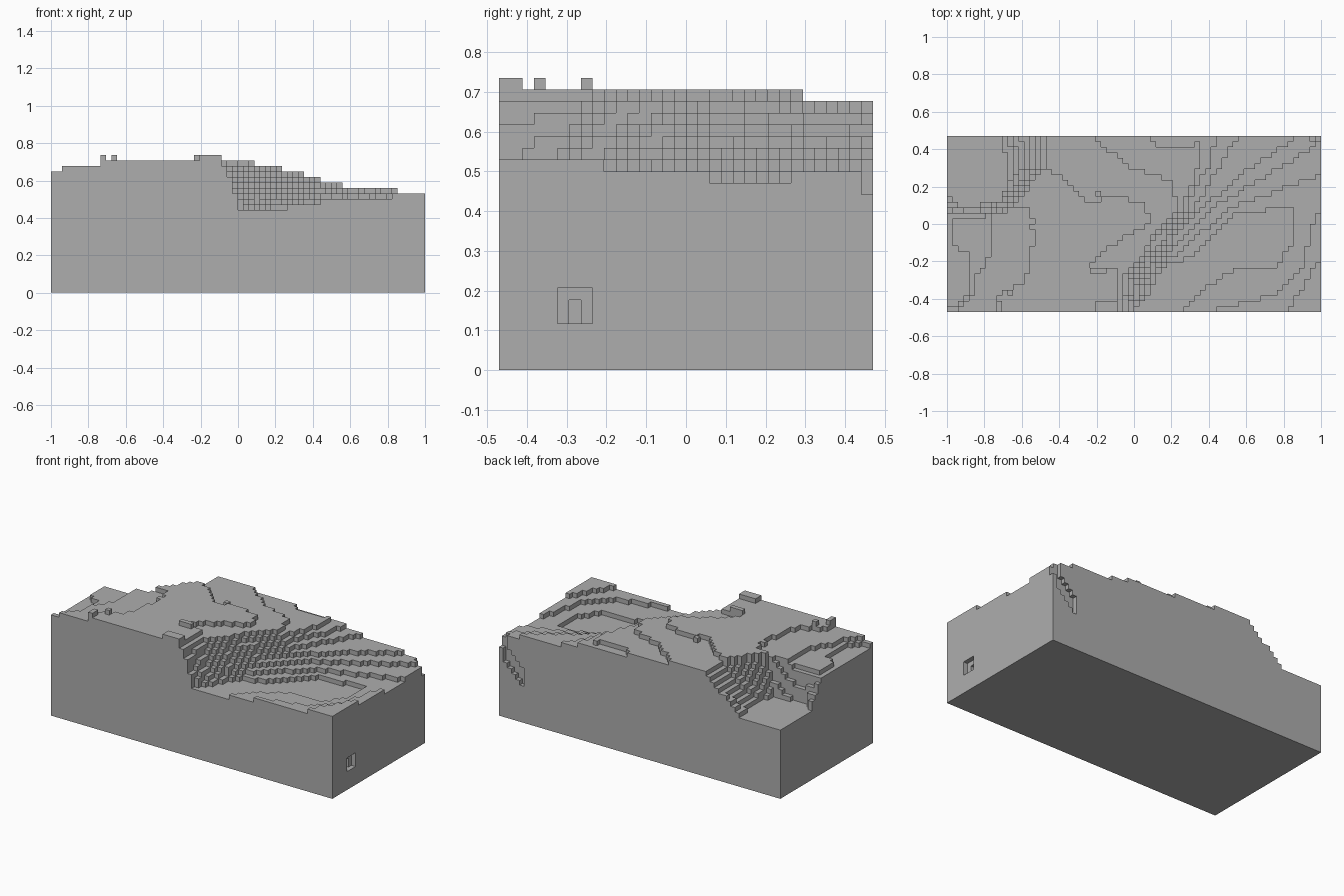
import bpy
import bmesh
from mathutils import Vector

cube = bpy.data.objects.get("Cube")
if cube:
    bpy.data.objects.remove(cube)

# Grid of blocks: columns along x, rows along y, stacked in layers
COLS, ROWS = 68, 32
SIZE = 2 / COLS
SUMMIT = 24


def inside(px, py, outline):
    """Even-odd test of a point against a closed outline."""
    hit = False
    for (ax, ay), (bx, by) in zip(outline, outline[1:] + outline[:1]):
        if (ay > py) != (by > py) and px < ax + (bx - ax) * (py - ay) / (by - ay):
            hit = not hit
    return hit


def lower(height, level, outline):
    """Cut every column inside the outline down to the level."""
    for (i, j), current in height.items():
        if current > level and inside(i + 0.5, j + 0.5, outline):
            height[i, j] = level


def blend(first, second, t):
    return [tuple(Vector(a).lerp(Vector(b), t)) for a, b in zip(first, second)]


height = {(i, j): SUMMIT for i in range(COLS) for j in range(ROWS)}
back_right, front_right = (COLS, ROWS), (COLS, 0)
back_left, front_left = (0, ROWS), (0, 0)

# Gentle terraces on the left shoulder
left_terraces = {
    23: [(9, 0), (9, 2), (11, 4), (14, 5), (15, 9), (16, 15), (15, 19)],
    22: [(2, 0), (5, 4), (5, 6), (7, 8), (8, 12), (8, 19)],
    21: [(0, 1), (2, 1), (4, 4), (4, 11), (1, 12), (1, 19)],
}
for level, edge in left_terraces.items():
    lower(height, level, edge + [(0, 19), front_left])

# Steep stairs into the back left hollow, blended from rim to floor
rim = [(0, 16), (7, 17), (12, 19), (15, 23), (18, 27), (18, ROWS)]
floor = [(0, 22), (3, 19), (10, 20), (11, 24), (11, 27), (10, ROWS)]
for level in range(22, 14, -1):
    lower(height, level, blend(rim, floor, (22 - level) / 7) + [back_left])

# High ground falling away to the back
lower(height, 23, [(31, 0), (31, 7), (27, 8), (26, 9), (30, 12), (35, 15), (37, 16),
                   (36, 20), (31, 21), (26, 20), (23, 22), (21, 25), (18, 26),
                   (18, ROWS), back_right, front_right])
lower(height, 22, [(32, 0), (32, 6), (35, 9), (37, 13), (40, 16), (42, 19), (41, 24),
                   (34, 26), (30, 29), (26, ROWS), back_right, front_right])
lower(height, 21, [(37, ROWS), (39, 30), (45, 30), (47, ROWS)])

# Stairs and fanning terraces of the right valley
right_slopes = {
    21: [(32, 0), (33, 6), (36, 10), (39, 15), (42, 17), (44, 22), (46, 27), (46, 32)],
    20: [(33, 0), (33, 5), (36, 9), (40, 14), (43, 17), (45, 22), (48, 27), (49, 32)],
    19: [(33, 0), (34, 5), (37, 9), (40, 13), (44, 17), (47, 22), (50, 27), (53, 32)],
    18: [(33, 0), (34, 4), (37, 8), (41, 13), (45, 17), (49, 21), (55, 26), (61, 30), (64, 32)],
}
for level, edge in right_slopes.items():
    lower(height, level, edge + [back_right, front_right])

# Valley floor, closed by a low rise at the front right corner
valley_floor = {
    17: [(34, 0), (35, 4), (38, 8), (42, 12), (46, 16), (50, 20), (57, 24), (62, 27),
         (68, 31), (68, 10), (65, 5), (62, 0)],
    16: [(34, 0), (36, 4), (38, 8), (43, 11), (47, 15), (52, 19), (60, 22), (68, 25),
         (68, 19), (66, 15), (65, 8), (60, 3), (55, 2), (47, 0)],
    15: [(34, 0), (37, 4), (39, 8), (44, 10), (49, 14), (53, 18), (63, 19), (63, 13),
         (60, 8), (53, 8), (46, 4), (43, 0)],
}
for level, outline in valley_floor.items():
    lower(height, level, outline)

# Loose blocks on the high ground
bumps = [(9, 0), (9, 1), (11, 3), (15, 15), (27, 21)]
bumps += [(i, j) for i in range(27, 31) for j in (0, 1)]
bumps += [(i, 7) for i in range(26, 31)]
for cell in bumps:
    height[cell] += 1

solid = {(i, j, k) for (i, j), top in height.items() for k in range(top)}

# Slanting cleft in the back face, open at the corner
height_limit = SUMMIT + 1
solid -= {(COLS - 1, ROWS - 1, k) for k in range(15, height_limit)}
for step in range(5):
    column = COLS - 2 - step
    base = 12 - step
    top = height_limit if step == 0 else base + 4
    solid -= {(column, ROWS - 1, k) for k in range(base, top)}

# Small square pocket in the right end face
solid -= {(COLS - 1, j, k) for j in (5, 6, 7) for k in (4, 5, 6)}
solid -= {(COLS - 2, 6, k) for k in (4, 5)}

# Skin the exposed sides of the blocks
mesh = bpy.data.meshes.new("terrain")
bm = bmesh.new()
corners = {}


def corner(key):
    if key not in corners:
        i, j, k = key
        corners[key] = bm.verts.new(((i - COLS / 2) * SIZE, (j - ROWS / 2) * SIZE, k * SIZE))
    return corners[key]


for cell in solid:
    for axis in range(3):
        u, v = (axis + 1) % 3, (axis + 2) % 3
        for side in (0, 1):
            neighbour = list(cell)
            neighbour[axis] += 2 * side - 1
            if tuple(neighbour) in solid:
                continue
            ring = []
            for du, dv in ((0, 0), (1, 0), (1, 1), (0, 1)):
                point = list(cell)
                point[axis] += side
                point[u] += du
                point[v] += dv
                ring.append(corner(tuple(point)))
            bm.faces.new(ring if side else ring[::-1])
bm.to_mesh(mesh)
bm.free()

# Plain stone grey over the whole block
stone = bpy.data.materials.new("stone_grey")
stone.use_nodes = True
grey = (0.42, 0.42, 0.42, 1)
stone.diffuse_color = grey
stone.node_tree.nodes["Principled BSDF"].inputs["Base Color"].default_value = grey
mesh.materials.append(stone)

terrain = bpy.data.objects.new("terrain_block", mesh)
bpy.context.collection.objects.link(terrain)
